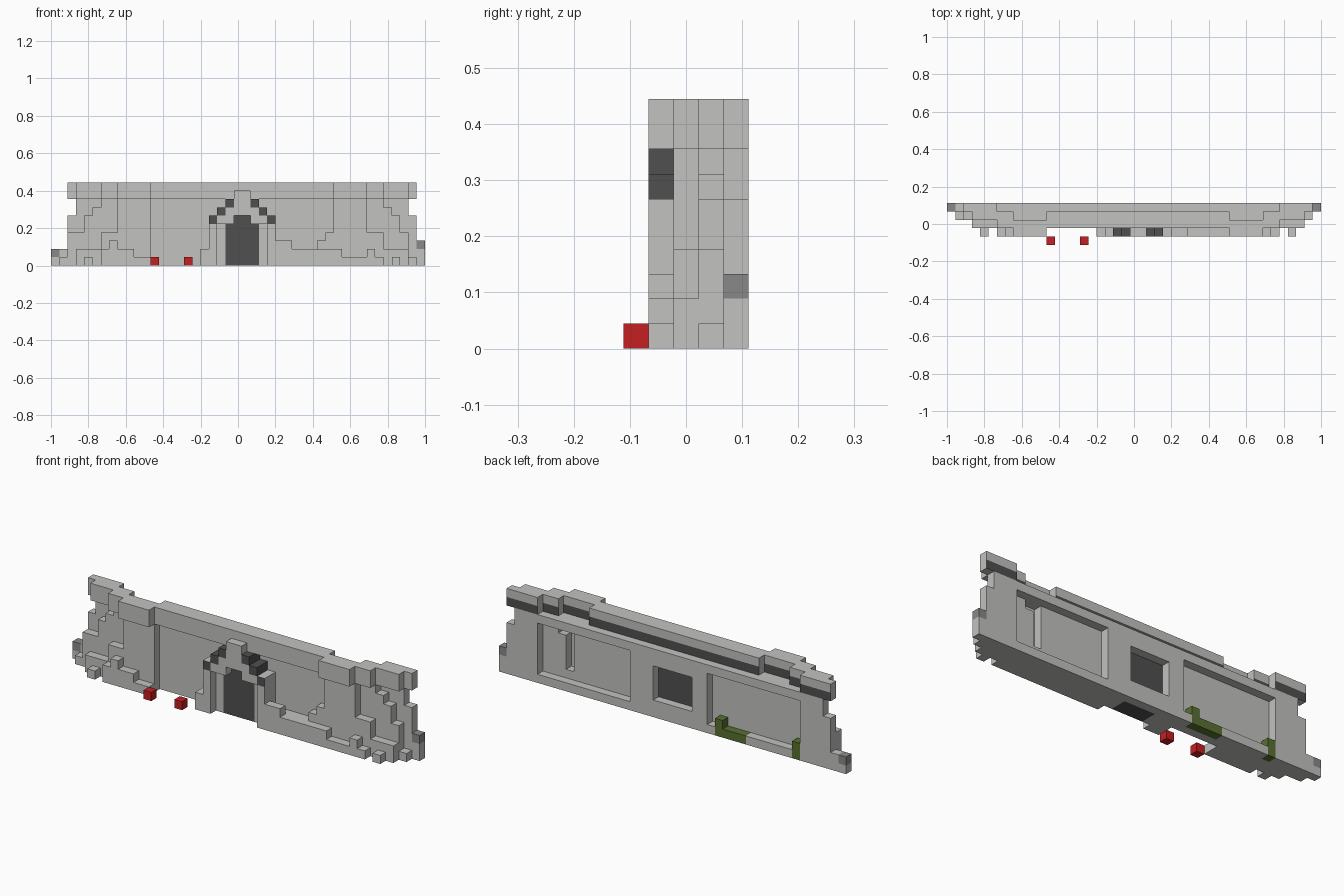
import bpy
import bmesh
from mathutils import Vector

old = bpy.data.objects.get("Cube")
if old:
    bpy.data.objects.remove(old, do_unlink=True)

U = 2 / 45                                   # edge of one block
ORIGIN = Vector((-1, -2.5 * U, 0))
LAST = 45                                    # mirror sum for columns


def material(name, rgb):
    m = bpy.data.materials.new(name)
    m.use_nodes = True
    m.diffuse_color = (*rgb, 1)
    m.node_tree.nodes["Principled BSDF"].inputs["Base Color"].default_value = (*rgb, 1)
    return m


STONE = material("grey stone", (0.54, 0.54, 0.53))
DARK = material("dark stone", (0.08, 0.08, 0.08))
WORN = material("worn stone", (0.25, 0.25, 0.25))
RED = material("red flower", (0.56, 0.013, 0.015))
MOSS = material("moss green", (0.1, 0.16, 0.03))


def cells(cols, layers, rows, mirror=False):
    """Blocks in inclusive column, layer and row ranges."""
    def span(r):
        return range(r[0], r[1] + 1) if isinstance(r, tuple) else (r,)
    out = {(i, j, k) for i in span(cols) for j in span(layers) for k in span(rows)}
    if mirror:
        out |= {(LAST - i, j, k) for i, j, k in out}
    return out


parts = {}


def part(name, blocks, mat):
    for other, _ in parts.values():          # later parts replace earlier blocks
        other -= blocks
    parts[name] = (blocks, mat)


# Back wall, narrowing as it rises, with a sunken panel on each side
wall = cells((0, 44), 4, (0, 1)) | cells((2, 43), 4, (2, 5)) | cells((3, 42), 4, (6, 7))
wall |= cells(44, 4, 2)
wall -= cells((6, 17), 4, (1, 6)) | cells((28, 39), 4, (1, 6))
wall -= cells((20, 24), 4, (2, 5))

# Middle layer with stepped outer edges and a slot in one panel
wall |= cells((1, 43), 3, 0) | cells((2, 42), 3, (1, 3)) | cells((4, 41), 3, (4, 5))
wall |= cells((5, 40), 3, 6) | cells((6, 39), 3, 7)
wall -= cells(36, 3, (2, 6)) | cells(37, 3, 6)
part("back_wall", wall, STONE)

# Side bastions spreading towards the ground
bastion = cells((3, 11), 2, (0, 1), True) | cells((6, 11), 2, (2, 3), True)
bastion |= cells((8, 11), 2, (4, 7), True)
part("side_bastions", bastion, STONE)

# Parapet stepping forward from the ends
parapet = cells(2, 4, (8, 9), True) | cells((3, 5), (3, 4), (8, 9), True)
parapet |= cells((6, 7), (2, 3), (8, 9), True) | cells((8, 11), (1, 2), (8, 9), True)
parapet |= cells((12, 33), (2, 3), (8, 9))
part("parapet", parapet, STONE)

# Rubble steps at the foot of the wall: column -> height
rubble = set()
for col, height in {4: 1, 6: 2, 7: 3, 8: 2, 9: 2, 10: 1, 11: 1, 27: 3, 28: 3, 29: 2, 30: 2,
                    31: 2, 32: 2, 33: 2, 34: 2, 35: 1, 36: 1, 37: 1, 38: 2, 39: 1, 41: 1}.items():
    rubble |= cells(col, 1, (0, height - 1))
rubble |= cells((27, 31), 2, (0, 1)) | cells(32, 2, (0, 2)) | cells(33, 2, (0, 3))
part("rubble", rubble, STONE)

# Gate house: jambs, stepped arch and crown
gate = cells(18, (1, 2), (0, 1)) | cells(19, (1, 2), (0, 5), True)
gate |= cells(20, 2, (0, 4), True) | cells((20, 21), (1, 2), 5, True)
gate |= cells((21, 24), (1, 2), 6) | cells((22, 23), (1, 2), (7, 8))
part("gate_house", gate, STONE)
roof = cells(20, (1, 2), 6, True) | cells(21, (1, 2), 7, True)
part("gate_roof_steps", roof, DARK)
door = cells((21, 24), (2, 3), (0, 4)) | cells((22, 23), 2, 5) | cells((20, 24), 3, (2, 5))
part("door", door, DARK)

# Worn end blocks, flowers and moss
part("worn_ends", cells(0, 4, 1) | cells(44, 4, 2), WORN)
part("flowers", cells(12, 0, 0) | cells(16, 0, 0), RED)
part("moss", cells((13, 16), 4, 0) | cells(16, 4, 1) | cells(6, 4, (0, 1)), MOSS)

DIRECTIONS = [Vector(d) for d in ((1, 0, 0), (0, 1, 0), (0, 0, 1))]
DIRECTIONS += [-d for d in DIRECTIONS]
solid = set().union(*(blocks for blocks, _ in parts.values()))


def is_dark(name, cell, d):
    """Dark rear course of the parapet and dark fronts of the lowest arch steps."""
    if name == "parapet":
        return d.y > 0 and cell[2] == 8
    return name == "gate_house" and d.y < 0 and cell[2] == 5 and cell[0] in (19, 26)


def build(name, blocks, mat):
    bm = bmesh.new()
    for cell in sorted(blocks):
        for d in DIRECTIONS:
            if tuple(int(a + b) for a, b in zip(cell, d)) in solid:
                continue
            u = Vector((d.y, d.z, d.x))
            v = d.cross(u)
            mid = Vector(cell) + Vector((0.5, 0.5, 0.5)) + d / 2
            corners = [mid + (u * a + v * b) / 2
                       for a, b in ((-1, -1), (1, -1), (1, 1), (-1, 1))]
            face = bm.faces.new([bm.verts.new(ORIGIN + c * U) for c in corners])
            face.material_index = int(is_dark(name, cell, d))
    bmesh.ops.remove_doubles(bm, verts=bm.verts, dist=U / 100)
    mesh = bpy.data.meshes.new(name)
    bm.to_mesh(mesh)
    bm.free()
    mesh.materials.append(mat)
    if name in ("parapet", "gate_house"):
        mesh.materials.append(DARK)
    bpy.context.collection.objects.link(bpy.data.objects.new(name, mesh))


for name, (blocks, mat) in parts.items():
    build(name, blocks, mat)
